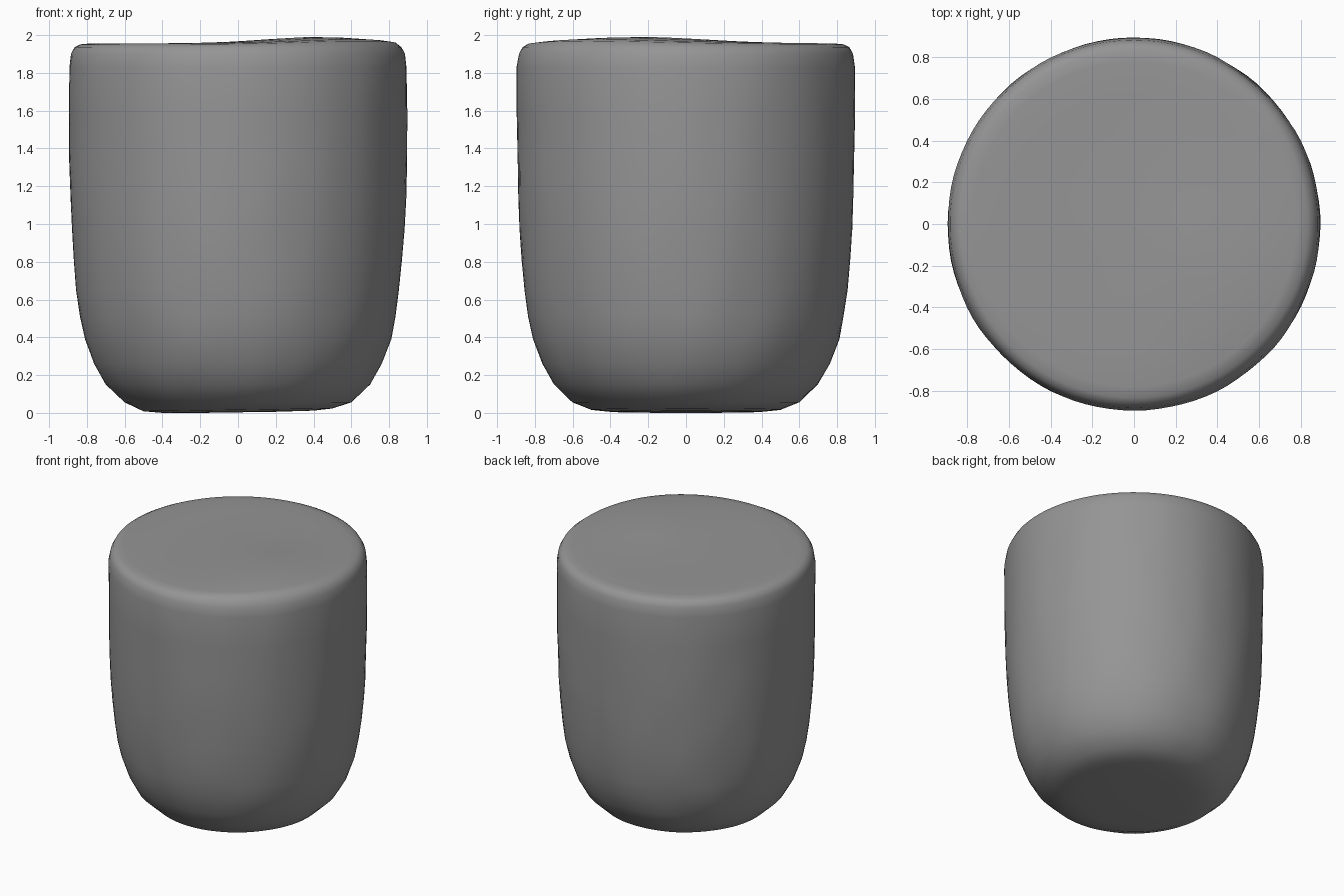
import bpy
import bmesh
import math
from mathutils import Vector, noise

if "Cube" in bpy.data.objects:
    bpy.data.objects.remove(bpy.data.objects["Cube"])

SEGMENTS = 96

# Plain grey clay
grey = bpy.data.materials.new("grey clay")
grey.use_nodes = True
colour = (0.3, 0.3, 0.3, 1)
grey.diffuse_color = colour
grey.node_tree.nodes["Principled BSDF"].inputs["Base Color"].default_value = colour

# Outer profile as (radius, height): flat base, rounded belly, straight wall, soft rim
profile = [(0.2, 0.012), (0.4, 0.015), (0.5, 0.025), (0.6, 0.065), (0.7, 0.16),
           (0.762, 0.27), (0.81, 0.4), (0.835, 0.52), (0.855, 0.66), (0.87, 0.82),
           (0.88, 0.98), (0.888, 1.15), (0.892, 1.35), (0.894, 1.6), (0.894, 1.84),
           (0.884, 1.91), (0.865, 1.945), (0.835, 1.96), (0.78, 1.965),
           (0.62, 1.965), (0.45, 1.965), (0.25, 1.965)]


def sculpt(radius, angle, z):
    """Place a profile point with gentle hand-shaped unevenness."""
    c, s = math.cos(angle), math.sin(angle)
    x, y = radius * c, radius * s
    if z > 1.95:
        # Low swelling towards the front left of the lid
        z += 0.034 * math.exp(-((x - 0.42) / 0.4) ** 2 - ((y + 0.25) / 0.5) ** 2)
    elif z < 0.05:
        # Slightly slanted base
        z += 0.015 * x
    elif z < 1.9:
        wave = noise.noise(Vector((x * 5, y * 5, z * 4)))
        radius += 0.006 * wave
    return Vector((radius * c, radius * s, z))


# Lathe the rings and bridge them
bm = bmesh.new()
rings = [[bm.verts.new(sculpt(r, math.tau * i / SEGMENTS, z)) for i in range(SEGMENTS)]
         for r, z in profile]
for low, high in zip(rings, rings[1:]):
    for i in range(SEGMENTS):
        j = (i + 1) % SEGMENTS
        bm.faces.new((low[i], low[j], high[j], high[i]))

# Close the base and the lid
for ring in (rings[0], rings[-1]):
    centre = bm.verts.new(sum((v.co for v in ring), Vector()) / SEGMENTS)
    for i in range(SEGMENTS):
        bm.faces.new((ring[i], ring[(i + 1) % SEGMENTS], centre))
bmesh.ops.recalc_face_normals(bm, faces=bm.faces)

# Stand the body on the floor
lowest = min(v.co.z for v in bm.verts)
bmesh.ops.translate(bm, verts=bm.verts, vec=(0, 0, -lowest))

mesh = bpy.data.meshes.new("rounded_cylinder_body")
bm.to_mesh(mesh)
bm.free()
mesh.materials.append(grey)
body = bpy.data.objects.new("rounded_cylinder_body", mesh)
bpy.context.collection.objects.link(body)
bpy.context.view_layer.objects.active = body
body.select_set(True)
bpy.ops.object.shade_smooth_by_angle(angle=math.radians(60))
